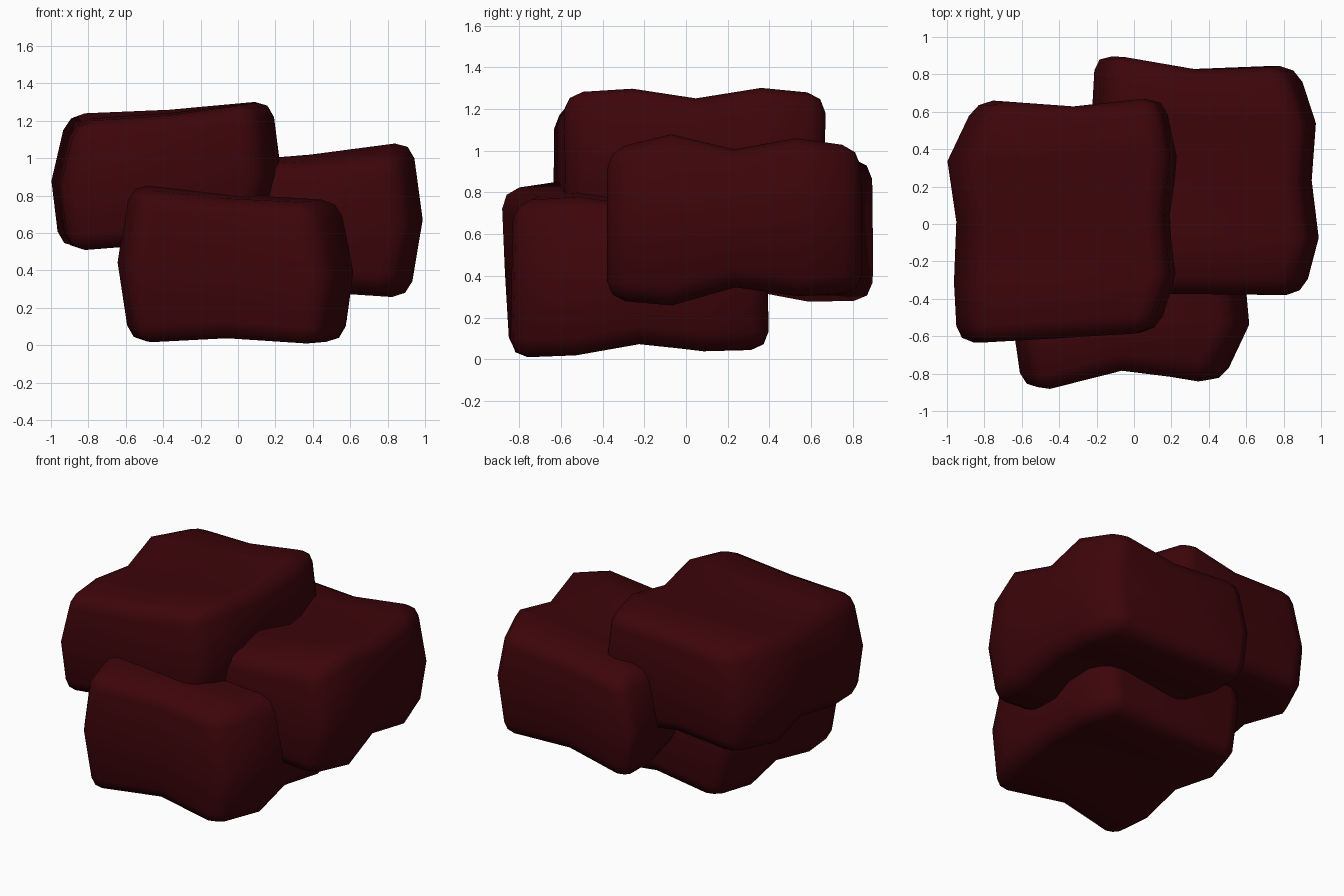
import bpy, bmesh
from mathutils import Vector
from itertools import product

if "Cube" in bpy.data.objects:
    bpy.data.objects.remove(bpy.data.objects["Cube"])

mat = bpy.data.materials.new("dark_red")
mat.diffuse_color = (0.046, 0.0015, 0.003, 1)
mat.use_nodes = True
mat.node_tree.nodes["Principled BSDF"].inputs["Base Color"].default_value = mat.diffuse_color

SIDES = {(-1, -1): 0, (1, -1): 1, (1, 1): 2, (-1, 1): 3}
AXES = ((-1, 0, 1), (-1, -0.5, 0, 0.5, 1), (-1, 0, 1))


def lump(name, corners, front_pinch, back_pinch, dip, bevel=0.09):
    """Rounded block from 8 corners (bottom FL FR BR BL, then top).
    Each corner is x, y, z and how far its end is drawn in along x and z."""
    bm = bmesh.new()
    vs = {}
    for a, b, c in product(*AXES):
        if max(abs(a), abs(b), abs(c)) < 1:
            continue
        p, cut_x, cut_z = Vector((0, 0, 0)), 0, 0
        for (i, j), k in SIDES.items():
            for l in (-1, 1):
                w = (1 + a * i) * (1 + b * j) * (1 + c * l) / 8
                x, y, z, dx, dz = corners[k + (4 if l > 0 else 0)]
                p += w * Vector((x, y, z))
                cut_x += w * dx * i
                cut_z += w * dz * l
        if abs(b) == 1:                 # draw the ends in
            p.x -= cut_x
            p.z -= cut_z
        if c == 0:                      # sides bulge at mid height
            p.x += 0.065 * a
        if b == 0:                      # top and bottom dip half way back
            p.z -= dip * c
            p.x -= 0.03 * a
        if a == 0:                      # front, back, top and bottom pinch in the middle
            p.y -= b * (front_pinch if b < 0 else back_pinch)
            p.z += 0.03 if c < 0 else -0.015 * c
        vs[a, b, c] = bm.verts.new(p)
    # grid of quads on each of the six sides
    for axis, s in product(range(3), (-1, 1)):
        U, V = [AXES[i] for i in range(3) if i != axis]
        for u, v in product(range(len(U) - 1), range(len(V) - 1)):
            quad = []
            for du, dv in ((0, 0), (1, 0), (1, 1), (0, 1)):
                k = [U[u + du], V[v + dv]]
                k.insert(axis, s)
                quad.append(vs[tuple(k)])
            bm.faces.new(quad)
    bmesh.ops.recalc_face_normals(bm, faces=bm.faces)
    # round the outer edges
    sharp = [e for e in bm.edges if e.calc_face_angle() > 0.7]
    bmesh.ops.bevel(bm, geom=sharp, offset=bevel, segments=2, profile=0.5,
                    affect='EDGES', clamp_overlap=True)
    for f in bm.faces:
        f.smooth = True
    me = bpy.data.meshes.new(name)
    bm.to_mesh(me)
    bm.free()
    me.materials.append(mat)
    ob = bpy.data.objects.new(name, me)
    bpy.context.collection.objects.link(ob)
    return ob


# low block at the front
lump("front_lump", [
    (-0.58, -0.86, 0.01, 0.04, 0), (0.56, -0.86, 0.00, 0.14, 0),
    (0.57, 0.41, 0.045, 0.09, 0), (-0.58, 0.41, 0.04, 0.09, 0),
    (-0.58, -0.91, 0.87, 0.06, 0.05), (0.54, -0.84, 0.775, 0.15, 0.02),
    (0.54, 0.39, 0.78, 0.09, 0.01), (-0.57, 0.39, 0.86, 0.08, 0.01)],
    0.085, 0.06, 0.045)
# middle block at the back right
lump("right_lump", [
    (-0.16, -0.37, 0.26, 0.05, 0.02), (0.92, -0.38, 0.23, 0.09, 0.05),
    (0.90, 0.85, 0.32, 0.09, 0), (-0.17, 0.91, 0.27, 0, 0),
    (-0.16, -0.37, 0.98, 0.05, 0.03), (0.94, -0.38, 1.10, 0.09, 0.09),
    (0.90, 0.84, 1.065, 0.10, 0.04), (-0.15, 0.91, 0.97, 0.03, 0.02)],
    0.0, 0.05, 0.065)
# high block at the left
lump("upper_lump", [
    (-0.90, -0.63, 0.50, 0, 0), (0.14, -0.58, 0.525, 0.10, 0),
    (0.16, 0.67, 0.505, 0.06, 0), (-0.97, 0.66, 0.525, 0.16, 0),
    (-0.86, -0.64, 1.19, 0, 0), (0.18, -0.58, 1.31, 0.10, 0.02),
    (0.18, 0.68, 1.31, 0.06, 0.03), (-0.93, 0.66, 1.255, 0.18, 0.03)],
    0.0, 0.04, 0.05)
